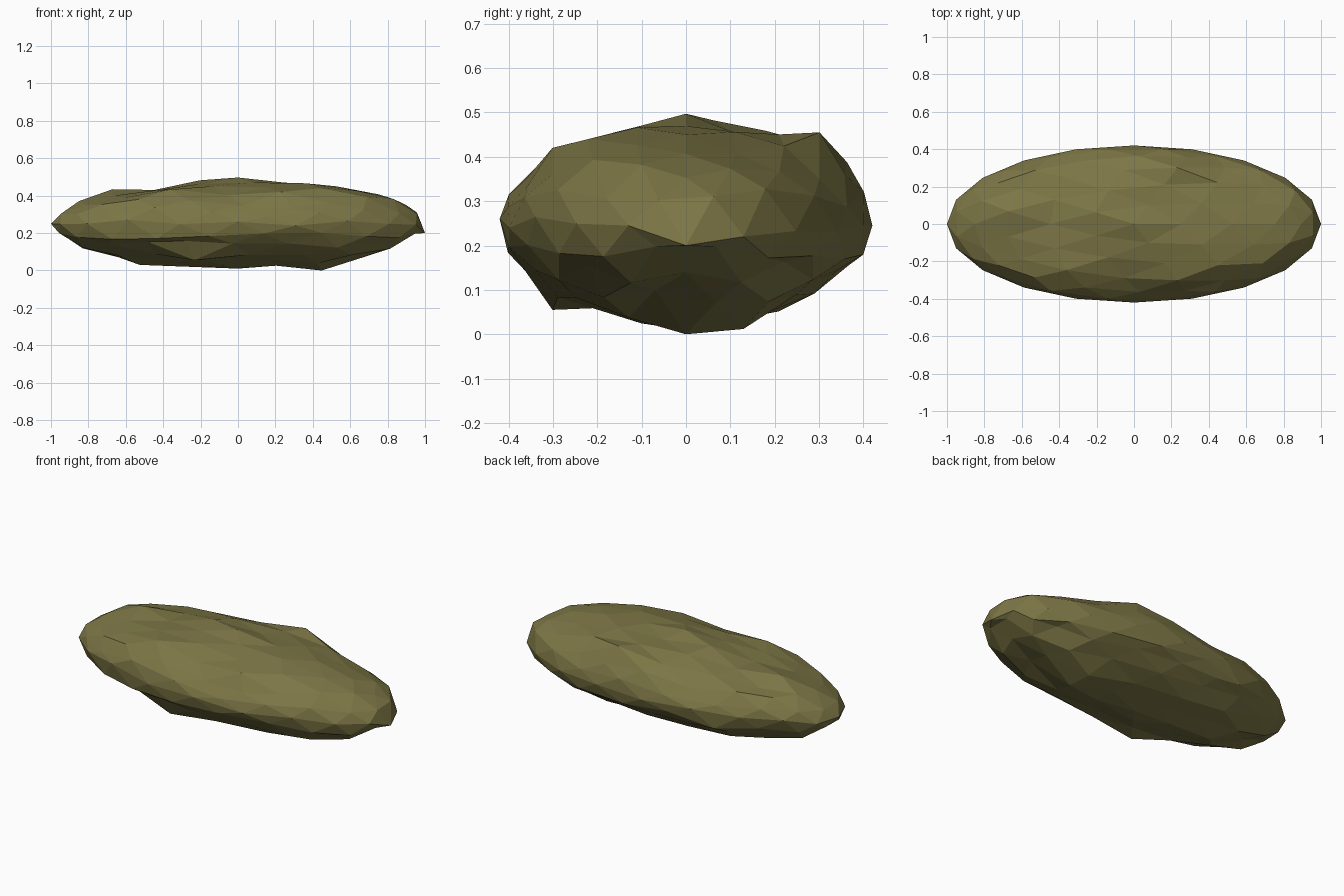
import bpy, bmesh, math, random

if "Cube" in bpy.data.objects:
    bpy.data.objects.remove(bpy.data.objects["Cube"])

random.seed(5)
# height limits read along the length and across the width: (position, z)
LEN_TOP = [(-1, .25), (-.98, .28), (-.83, .385), (-.71, .435), (-.42, .43), (-.3, .475), (0, .497),
           (.25, .475), (.5, .455), (.75, .42), (.9, .35), (1, .28)]
LEN_BOT = [(-1, .2), (-.96, .16), (-.87, .15), (-.83, .08), (-.53, .03), (0, .01), (.45, 0),
           (.68, .045), (.85, .11), (1, .2)]
WID_TOP = [(-.42, .26), (-.4, .35), (-.365, .345), (-.3, .42), (-.12, .465), (0, .497), (.1, .48),
           (.23, .445), (.29, .455), (.325, .44), (.4, .36), (.42, .25)]
WID_BOT = [(-.42, .26), (-.4, .145), (-.3, .055), (-.18, .06), (-.06, .006), (0, 0), (.13, .012),
           (.245, .035), (.325, .09), (.4, .165), (.42, .245)]
# known points on the outlines: (x, y, z)
KNOWN = [(1, 0, .2), (.95, .13, .22), (.95, -.13, .245), (.97, 0, .28), (0, .42, .245), (0, -.42, .26),
         (0, 0, .497), (0, 0, .01), (.45, 0, 0), (.425, .13, .012), (-.53, 0, .03),
         (.53, 0, .45), (.23, .295, .455), (.23, -.295, .42), (-.23, -.295, .055)]


def lerp(table, p):
    for (a, u), (b, v) in zip(table, table[1:]):
        if p <= b:
            return u + (v - u) * max(0, (p - a) / (b - a))
    return table[-1][1]


# rock: squashed low-poly ball with rough heights
bm = bmesh.new()
bmesh.ops.create_icosphere(bm, subdivisions=3, radius=1)
for v in bm.verts:
    n = v.co.z
    v.co.y *= .42
    z = .25 + .235 * n + random.uniform(-.022, .022)
    hi = min(lerp(LEN_TOP, v.co.x), lerp(WID_TOP, v.co.y))
    lo = max(lerp(LEN_BOT, v.co.x), lerp(WID_BOT, v.co.y))
    v.co.z = max(lo, min(hi, z))
    for x, y, kz in KNOWN:
        same_side = abs(n) < .05 or n * (kz - .25) > 0
        if same_side and math.hypot(v.co.x - x, v.co.y - y) < .025:
            v.co.z = kz
bmesh.ops.recalc_face_normals(bm, faces=bm.faces)
low = min(v.co.z for v in bm.verts)
for v in bm.verts:
    v.co.z -= low
mesh = bpy.data.meshes.new("rock")
bm.to_mesh(mesh)
bm.free()

mat = bpy.data.materials.new("mossy olive")
mat.diffuse_color = (.2, .18, .06, 1)
mat.use_nodes = True
mat.node_tree.nodes["Principled BSDF"].inputs["Base Color"].default_value = mat.diffuse_color
mesh.materials.append(mat)
bpy.context.collection.objects.link(bpy.data.objects.new("rock", mesh))
